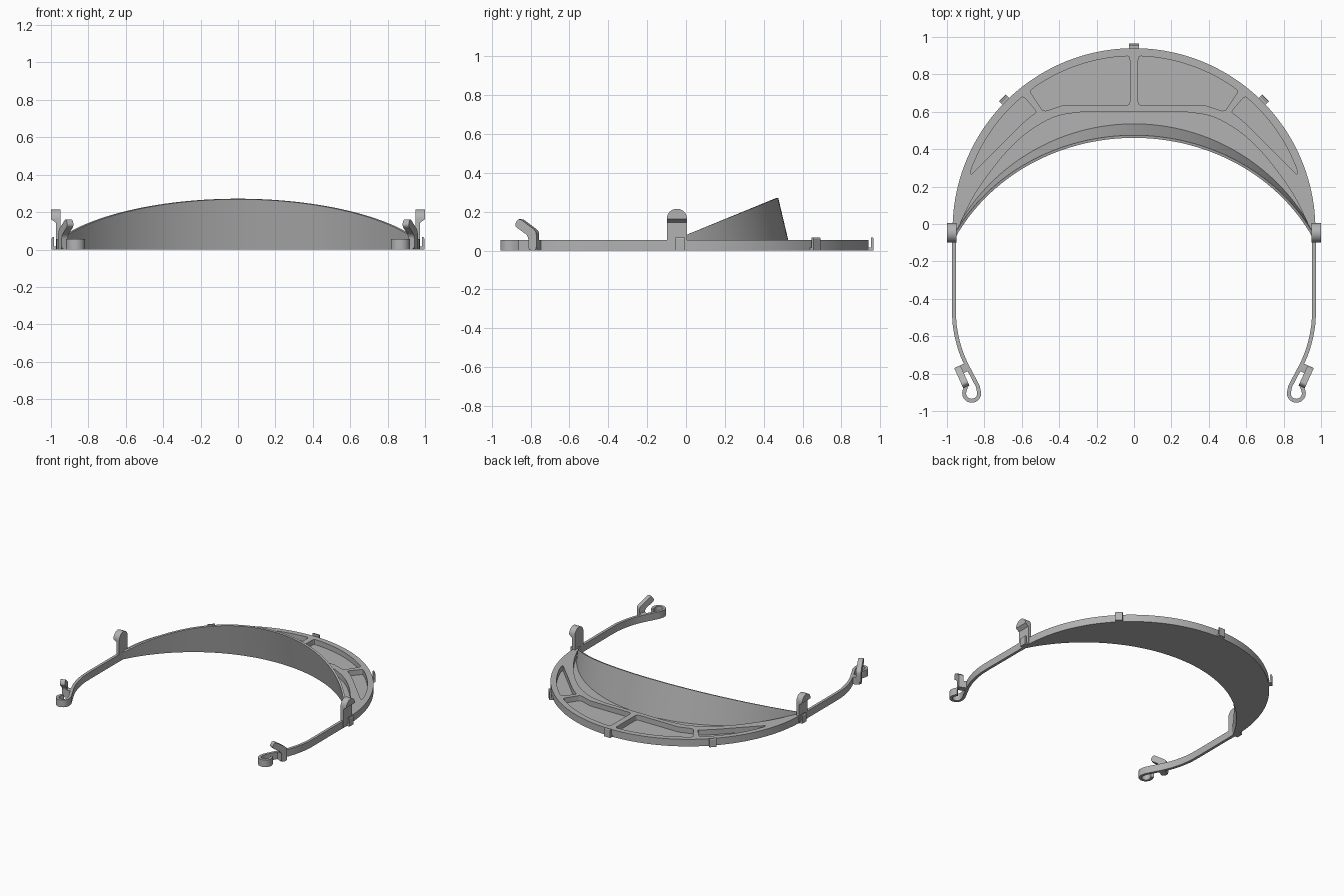
import bpy, bmesh, math
from mathutils import Vector

cube = bpy.data.objects.get("Cube")
if cube:
    bpy.data.objects.remove(cube, do_unlink=True)

mat = bpy.data.materials.new("light grey plastic")
mat.use_nodes = True
GREY = (0.45, 0.45, 0.45, 1)
mat.diffuse_color = GREY
mat.node_tree.nodes["Principled BSDF"].inputs["Base Color"].default_value = GREY

X, Y, Z = Vector((1, 0, 0)), Vector((0, 1, 0)), Vector((0, 0, 1))
CY = -0.03            # centre of the outer rim circle
RIM = 0.97
HEIGHT = 0.055
FLOOR = 0.015


def add(name, mesh):
    ob = bpy.data.objects.new(name, mesh)
    bpy.context.scene.collection.objects.link(ob)
    mesh.materials.clear()
    mesh.materials.append(mat)
    bpy.ops.object.select_all(action='DESELECT')
    ob.select_set(True)
    bpy.context.view_layer.objects.active = ob
    bpy.ops.object.shade_smooth_by_angle(angle=math.radians(30))
    return ob


def finish(name, bm):
    bmesh.ops.recalc_face_normals(bm, faces=bm.faces)
    mesh = bpy.data.meshes.new(name)
    bm.to_mesh(mesh)
    bm.free()
    return add(name, mesh)


def prism(name, outline, lo, hi, u=X, v=Y, w=Z, origin=Vector()):
    """Extrude an outline given in axes u, v from lo to hi along w."""
    bm = bmesh.new()
    base = bm.faces.new([bm.verts.new(origin + u * a + v * b + w * lo) for a, b in outline])
    ext = bmesh.ops.extrude_face_region(bm, geom=[base])["geom"]
    bmesh.ops.translate(bm, vec=w * (hi - lo), verts=[e for e in ext if isinstance(e, bmesh.types.BMVert)])
    return finish(name, bm)


def arc(r, start, end, n, cx=0.0, cy=CY):
    angles = [math.radians(start + (end - start) * i / n) for i in range(n + 1)]
    return [(cx + r * math.cos(a), cy + r * math.sin(a)) for a in angles]


def flip(points):
    return [(-x, y) for x, y in points]


def smooth(points, steps=5):
    """Catmull-Rom curve through the points."""
    p = [Vector(q) for q in points]
    p = [2 * p[0] - p[1]] + p + [2 * p[-1] - p[-2]]
    out = []
    for i in range(1, len(p) - 2):
        a, b, c, d = p[i - 1:i + 3]
        for k in range(steps):
            t = k / steps
            out.append(0.5 * (2 * b + (c - a) * t + (2 * a - 5 * b + 4 * c - d) * t ** 2
                              + (3 * b - a - 3 * c + d) * t ** 3))
    return [tuple(q) for q in out + [p[-2]]]


def fillet(points, r=0.022):
    """Round the sharp corners of a closed outline."""
    out = []
    for i, q in enumerate(points):
        b = Vector(q)
        a, c = Vector(points[i - 1]) - b, Vector(points[(i + 1) % len(points)]) - b
        if math.pi - a.angle(c) < 0.4:
            out.append(q)
            continue
        a = b + a.normalized() * min(r, a.length * 0.45)
        c = b + c.normalized() * min(r, c.length * 0.45)
        for k in range(5):
            t = k / 4
            out.append(tuple(a * (1 - t) ** 2 + b * 2 * t * (1 - t) + c * t * t))
    return out


def ribbon(path, half):
    """Outline of a band with constant width along a path."""
    p = [Vector(q) for q in path]
    left, right = [], []
    for i, q in enumerate(p):
        d = (p[min(i + 1, len(p) - 1)] - p[max(i - 1, 0)]).normalized()
        n = Vector((-d.y, d.x)) * half
        left.append(tuple(q + n))
        right.append(tuple(q - n))
    return left + right[::-1]


# Brow wall: leaning arc with a slanted top edge
BROW_R, BROW_Y = 1.072, -0.547
END = math.degrees(math.asin(0.955 / BROW_R))
LEAN = 0.24


def brow(r, n=64):
    return arc(r, 90 + END, 90 - END, n, cy=BROW_Y)


bm = bmesh.new()
rings = []
for (xi, yi), (xo, yo) in zip(brow(BROW_R), brow(BROW_R + 0.014)):
    top = max((0.08 + 0.41 * yi) / (1 + 0.41 * LEAN), HEIGHT)
    rings.append([bm.verts.new(c) for c in (
        (xi, yi, 0), (xo, yo, 0), (xo, yo - LEAN * top, top + 0.003), (xi, yi - LEAN * top, top))])
for a, b in zip(rings, rings[1:]):
    for k in range(4):
        bm.faces.new((a[k], a[(k + 1) % 4], b[(k + 1) % 4], b[k]))
bm.faces.new(rings[0])
bm.faces.new(rings[-1])
finish("brow_wall", bm)

# Thin crescent floor of the visor
rim = arc(RIM, -2, 182, 90)
prism("visor_floor", rim + brow(BROW_R + 0.002), 0, FLOOR)

# Raised frame with four pockets
inner = smooth([(0.27, 0.60), (0.4, 0.58), (0.5, 0.535), (0.6, 0.465), (0.7, 0.365),
                (0.8, 0.235), (0.87, 0.125), (0.945, -0.03)])
centre_pocket = fillet([(0.022, 0.635), (0.38, 0.635), (0.485, 0.6)] + arc(0.928, 53, 88.6, 20))
side_pocket = fillet(smooth([(0.52, 0.60), (0.6, 0.535), (0.7, 0.435), (0.8, 0.335), (0.872, 0.262)])
                     + arc(0.928, 20, 50.3, 16))
loops = [rim + flip(inner)[::-1] + inner]
for pocket in (centre_pocket, side_pocket):
    loops += [pocket, flip(pocket)]
curve = bpy.data.curves.new("frame_profile", 'CURVE')
curve.dimensions = '2D'
curve.fill_mode = 'BOTH'
curve.extrude = HEIGHT / 2
for loop in loops:
    spline = curve.splines.new('POLY')
    spline.points.add(len(loop) - 1)
    for pt, (x, y) in zip(spline.points, loop):
        pt.co = (x, y, 0, 1)
    spline.use_cyclic_u = True
helper = bpy.data.objects.new("frame_profile", curve)
bpy.context.scene.collection.objects.link(helper)
bpy.context.view_layer.update()
mesh = bpy.data.meshes.new_from_object(helper.evaluated_get(bpy.context.evaluated_depsgraph_get()))
bpy.data.objects.remove(helper, do_unlink=True)
bm = bmesh.new()
bm.from_mesh(mesh)
bmesh.ops.remove_doubles(bm, verts=bm.verts, dist=0.0002)
bmesh.ops.translate(bm, vec=Z * HEIGHT / 2, verts=bm.verts)
finish("visor_frame", bm)

# Small L-shaped pegs around the rim
peg = [(0.95, 0), (0.996, 0), (0.996, 0.06), (0.992, 0.066), (0.983, 0.066), (0.983, 0.015), (0.95, 0.015)]
for i in range(5):
    a = math.radians(45 * i)
    radial = Vector((math.cos(a), math.sin(a), 0))
    prism(f"rim_peg_{i + 1}", peg, -0.026, 0.026, radial, Z, Z.cross(radial), Vector((0, CY, 0)))

# Temple arms, end hooks and upright hooks, mirrored
arm = smooth([(0.962, 0), (0.962, -0.25), (0.962, -0.48), (0.954, -0.57), (0.933, -0.66),
              (0.904, -0.735), (0.868, -0.805), (0.835, -0.868)])
arm += arc(0.04, 160, 375, 18, 0.868, -0.905) + [(0.9, -0.875), (0.895, -0.865)]
tab_top = arc(0.052, 0, 180, 16, -0.047, 0.163)
clip = fillet([(0, 0), (0.045, 0), (0.045, 0.075), (0.125, 0.128), (0.1, 0.168), (0, 0.1)], 0.02)
for side, s in (("left", 1), ("right", -1)):
    band = ribbon(arm, 0.0105)
    prism(side + "_temple_arm", band if s > 0 else flip(band), 0, HEIGHT)

    out = X * s
    prism(side + "_upright_stem", [(0.005, 0)] + tab_top + [(-0.099, 0)], 0.95, 0.974, Y, Z, out)
    prism(side + "_upright_head", tab_top, 0.95, 1.0, Y, Z, out)
    prism(side + "_upright_chamfer", [(0.97, 0.14), (1.0, 0.163), (0.97, 0.163)],
          -0.099, 0.005, out, Z, Y)

    along = Vector((-0.41 * s, -0.91, 0)).normalized()
    across = Vector((0.91 * s, -0.41, 0)).normalized()
    start = Vector((0.945 * s, -0.763, 0))
    prism(side + "_clip_finger", clip, -0.018, 0.018, along, Z, across, start)
    prism(side + "_clip_foot", [(0, 0), (0.045, 0), (0.045, HEIGHT), (0, HEIGHT)],
          -0.055, 0.01, along, Z, across, start)
